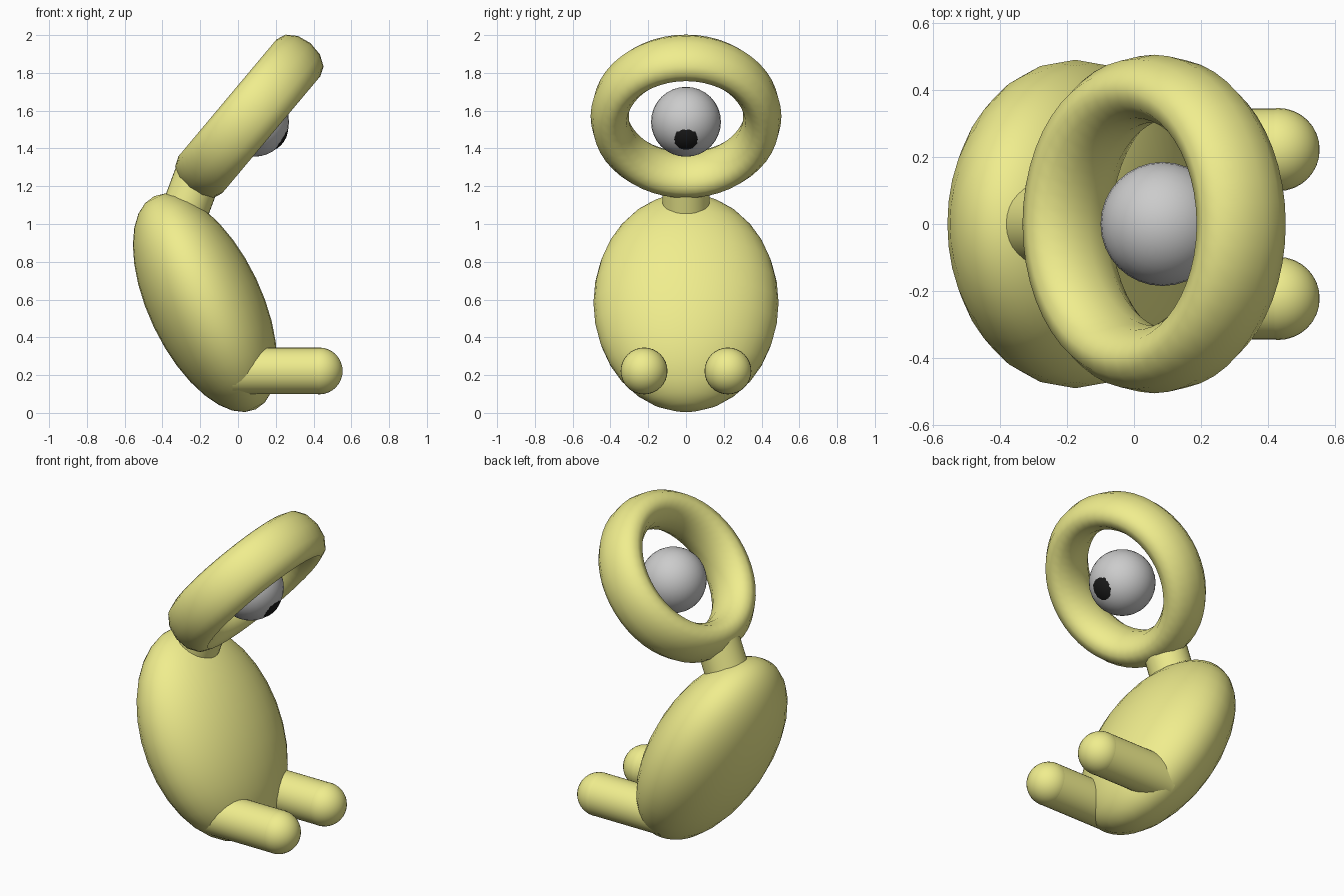
import bpy
from math import radians, sin, cos
from mathutils import Vector

if "Cube" in bpy.data.objects:
    bpy.data.objects.remove(bpy.data.objects["Cube"])


def material(name, rgb):
    m = bpy.data.materials.new(name)
    m.diffuse_color = (*rgb, 1)
    m.use_nodes = True
    m.node_tree.nodes["Principled BSDF"].inputs["Base Color"].default_value = m.diffuse_color
    return m


yellow = material("yellow", (0.87, 0.85, 0.27))
black = material("black", (0.01, 0.01, 0.01))


def finish(name, mat=None, scale=(1, 1, 1), tilt=0):
    ob = bpy.context.object
    ob.name = name
    ob.scale = scale
    ob.rotation_euler = (0, radians(tilt), 0)
    if mat:
        ob.data.materials.append(mat)
    bpy.ops.object.shade_smooth_by_angle(angle=radians(40))
    return ob


def ball(name, loc, scale, mat=None, tilt=0):
    bpy.ops.mesh.primitive_uv_sphere_add(segments=32, ring_count=16, radius=1, location=loc)
    return finish(name, mat, scale, tilt)


def rod(name, base, length, radius, tilt, mat):
    axis = Vector((sin(radians(tilt)), 0, cos(radians(tilt))))
    bpy.ops.mesh.primitive_cylinder_add(vertices=32, radius=radius, depth=length,
                                        location=Vector(base) + axis * length / 2)
    return finish(name, mat, tilt=tilt)


# leaning egg-shaped body
ball("body", (-0.175, 0, 0.583), (0.30, 0.49, 0.625), yellow, -25.5)

# short neck, sunk into body and head ring
rod("neck", (-0.30, 0, 1.021), 0.28, 0.125, 20.5, yellow)

# head ring, tube stretched along its axis, looking forward and down
bpy.ops.mesh.primitive_torus_add(major_segments=48, minor_segments=12, major_radius=0.404,
                                 minor_radius=0.101, location=(0.06, 0, 1.57))
finish("head_ring", yellow, (1, 1, 1.5), 130)

# eyeball and pupil cap
eye = Vector((0.085, 0, 1.541))
gaze = radians(-33)
ball("eyeball", eye, (0.185,) * 3)
ball("pupil", eye + 0.06 * Vector((cos(gaze), 0, sin(gaze))), (0.13,) * 3, black, 123)

# two straight legs with rounded feet
for side, y in (("left", 0.222), ("right", -0.222)):
    rod(side + "_leg", (-0.03, y, 0.222), 0.46, 0.123, 90, yellow)
    ball(side + "_foot", (0.43, y, 0.222), (0.124,) * 3, yellow, 90)
